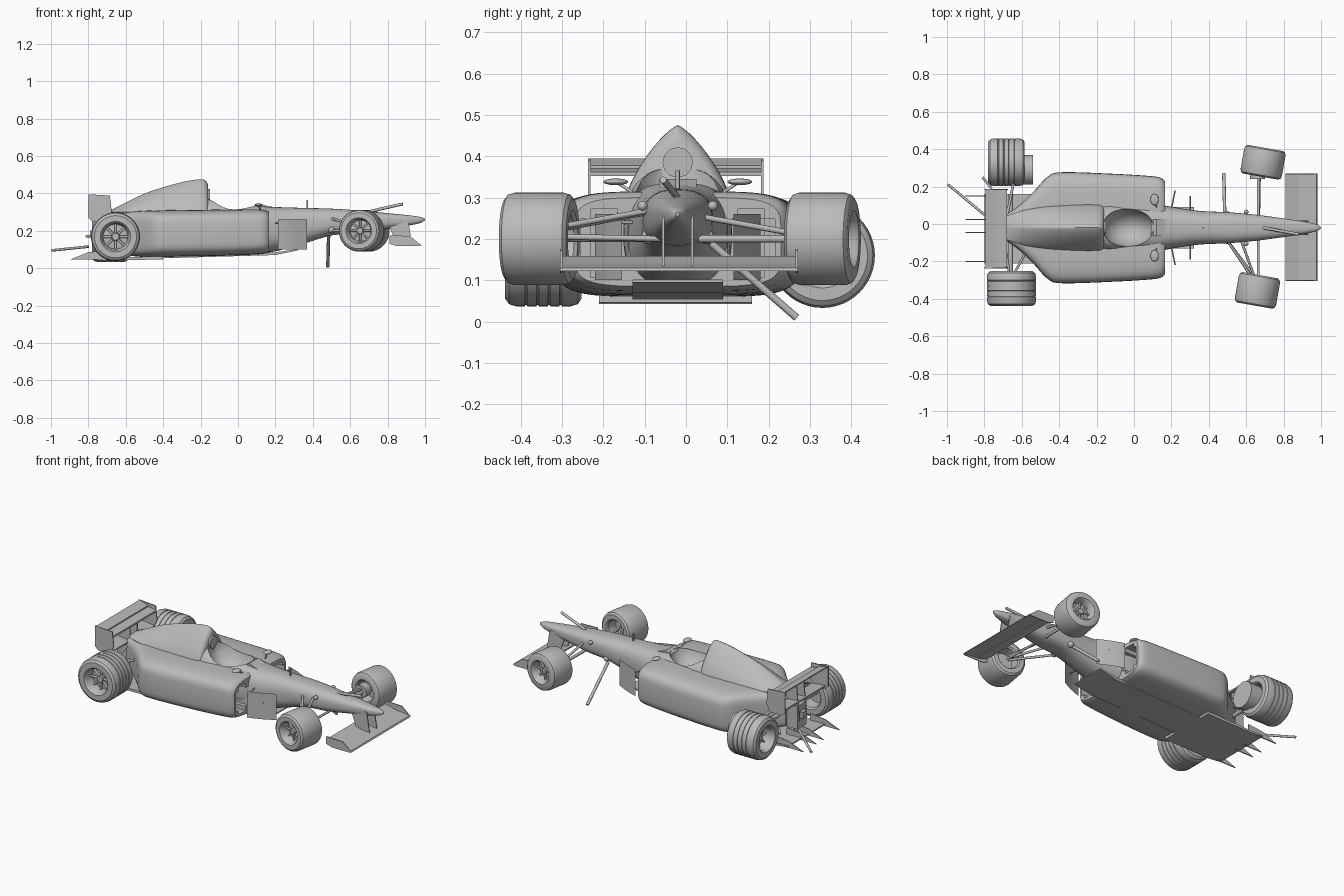
import bpy, bmesh, math
from mathutils import Vector, Matrix

if "Cube" in bpy.data.objects:
    bpy.data.objects.remove(bpy.data.objects["Cube"])

C = -0.02  # centre line of the car body
grey = bpy.data.materials.new("plain_grey")
grey.diffuse_color = (0.5, 0.5, 0.5, 1)
grey.use_nodes = True
grey.node_tree.nodes["Principled BSDF"].inputs["Base Color"].default_value = grey.diffuse_color


def finish(name, bm, angle=35):
    bmesh.ops.recalc_face_normals(bm, faces=bm.faces)
    me = bpy.data.meshes.new(name)
    bm.to_mesh(me)
    bm.free()
    ob = bpy.data.objects.new(name, me)
    bpy.context.collection.objects.link(ob)
    me.materials.append(grey)
    shade(ob, angle)
    return ob


def shade(ob, angle=35):
    bpy.ops.object.select_all(action='DESELECT')
    ob.select_set(True)
    bpy.context.view_layer.objects.active = ob
    bpy.ops.object.shade_smooth_by_angle(angle=math.radians(angle))


def catmull(a, b, c, d, t):
    return [0.5 * (2 * q + (r - p) * t + (2 * p - 5 * q + 4 * r - s) * t * t
                   + (3 * q - p - 3 * r + s) * t ** 3) for p, q, r, s in zip(a, b, c, d)]


def loft(name, sections, p, steps=4, n=48):
    """Skin rounded sections given as (x, half width, z low, z high)."""
    pts = [sections[0]] + sections + [sections[-1]]
    rows = [catmull(*pts[i:i + 4], k / steps) for i in range(len(sections) - 1) for k in range(steps)]
    rows.append(sections[-1])
    bm = bmesh.new()
    rings = []
    for x, w, lo, hi in rows:
        ring = []
        for k in range(n):
            a = 2 * math.pi * k / n
            c, s = math.cos(a), math.sin(a)
            ring.append(bm.verts.new((x, C + w * math.copysign(abs(c) ** (2 / p), c),
                                      (lo + hi) / 2 + (hi - lo) / 2 * math.copysign(abs(s) ** (2 / p), s))))
        rings.append(ring)
    for r, q in zip(rings, rings[1:]):
        for k in range(n):
            bm.faces.new((r[k], r[(k + 1) % n], q[(k + 1) % n], q[k]))
    bm.faces.new(rings[0])
    bm.faces.new(rings[-1])
    return finish(name, bm, 40)


def add_rod(bm, a, b, r):
    a, b = Vector(a), Vector(b)
    m = Matrix.Translation((a + b) / 2) @ (b - a).to_track_quat('Z', 'Y').to_matrix().to_4x4()
    bmesh.ops.create_cone(bm, cap_ends=True, segments=12, radius1=r, radius2=r, depth=(b - a).length, matrix=m)


def rods(name, items):
    bm = bmesh.new()
    for a, b, r in items:
        add_rod(bm, a, b, r)
    return finish(name, bm)


def ball(name, loc, size):
    bm = bmesh.new()
    bmesh.ops.create_uvsphere(bm, u_segments=32, v_segments=16, radius=1,
                              matrix=Matrix.Translation(loc) @ Matrix.Diagonal((*size, 1)))
    return finish(name, bm)


def box(name, x, y, z):
    bm = bmesh.new()
    size = [b - a for a, b in (x, y, z)]
    mid = [(a + b) / 2 for a, b in (x, y, z)]
    bmesh.ops.create_cube(bm, size=1, matrix=Matrix.Translation(mid) @ Matrix.Diagonal((*size, 1)))
    return finish(name, bm)


def prism(name, outline, y0, y1):
    """Extrude an (x, z) outline across the car."""
    bm = bmesh.new()
    f = bm.faces.new([bm.verts.new((x, y0, z)) for x, z in outline])
    new = bmesh.ops.extrude_face_region(bm, geom=[f])['geom']
    bmesh.ops.translate(bm, vec=(0, y1 - y0, 0), verts=[v for v in new if isinstance(v, bmesh.types.BMVert)])
    return finish(name, bm, 20)


def cut(ob, cutter):
    bpy.context.view_layer.objects.active = ob
    m = ob.modifiers.new("cut", 'BOOLEAN')
    m.object, m.solver = cutter, 'EXACT'
    bpy.ops.object.modifier_apply(modifier=m.name)
    shade(ob, 40)


def wheel(name, loc, r, w, yaw, side, grooves=False):
    prof = [(0, .6), (.14, .6), (.18, .35), (.5, .3), (.55, .88), (.62, 1), (.86, 1), (.96, .9), (1, .72)]
    if grooves:
        for y in (.45, .15, -.15, -.45):
            prof += [(1, y + .03), (.975, y + .02), (.975, y - .02), (1, y - .03)]
    prof += [(1, -.72), (.96, -.9), (.86, -1), (.62, -1), (.55, -.9), (.5, -.2), (0, -.2)]
    bm = bmesh.new()
    n = 48
    rings = [[bm.verts.new((q * r * math.cos(2 * math.pi * k / n), side * y * w / 2,
                            q * r * math.sin(2 * math.pi * k / n))) for k in range(n)] for q, y in prof]
    for a, b in zip(rings, rings[1:]):
        for k in range(n):
            bm.faces.new((a[k], a[(k + 1) % n], b[(k + 1) % n], b[k]))
    bmesh.ops.remove_doubles(bm, verts=bm.verts, dist=1e-5)
    for k in range(8):  # spokes
        a = math.pi * k / 4
        d = Vector((math.cos(a), 0, math.sin(a)))
        y = Vector((0, side * w * .22, 0))
        add_rod(bm, d * r * .1 + y, d * r * .54 + y, r * .05)
    ob = finish(name, bm)
    ob.location = loc
    ob.rotation_euler.z = math.radians(yaw)


# Bodywork
hull = loft("side_pod_hull", [(-.70, .06, .10, .28), (-.62, .115, .075, .295), (-.54, .19, .062, .305),
                              (-.46, .275, .06, .308), (-.38, .297, .06, .31), (-.1, .288, .065, .313),
                              (.08, .277, .072, .315), (.14, .268, .077, .312), (.165, .25, .085, .30)], 5)
tub = loft("nose_and_tub", [(-.3, .10, .08, .33), (-.16, .125, .08, .372), (-.05, .13, .08, .348),
                            (.1, .13, .08, .336), (.2, .112, .09, .327), (.35, .09, .13, .322),
                            (.5, .083, .175, .318), (.65, .07, .187, .308), (.8, .05, .21, .294),
                            (.9, .035, .225, .284), (.97, .02, .24, .275), (1, .004, .255, .265)], 2.6)
loft("engine_cover", [(-.68, .065, .29, .31), (-.58, .095, .24, .36), (-.47, .115, .19, .41),
                      (-.3, .125, .14, .46), (-.2, .125, .127, .475), (-.172, .12, .135, .465),
                      (-.16, .11, .15, .445)], 1.3)

# Cockpit opening and side inlets
cutters = [ball("cockpit_cutter", (-.03, C, .37), (.14, .108, .15))]
cut(tub, cutters[0])
cut(hull, cutters[0])
for s in (-1, 1):
    bm = bmesh.new()
    bmesh.ops.create_cube(bm, size=1, matrix=Matrix.Translation((.12, C + s * .178, .19))
                          @ Matrix.Diagonal((.24, .115, .165, 1)))
    bmesh.ops.bevel(bm, geom=bm.edges[:], offset=.025, segments=4, affect='EDGES')
    cutters.append(finish("inlet_cutter", bm))
    cut(hull, cutters[-1])
for c in cutters:
    bpy.data.objects.remove(c)
rods("air_intake", [((-.2, C, .385), (-.15, C, .385), .037)])
prism("windscreen", [(.09, .325), (.12, .345), (.19, .32)], C - .045, C + .045)

# Mirrors, antenna and nose fittings
for s in (-1, 1):
    ball("mirror", (.11, C + s * .15, .338), (.022, .03, .008))
    rods("mirror_stalk", [((.12, C + s * .11, .312), (.11, C + s * .145, .336), .004)])
    ball("lower_joint", (.5, C + s * .07, .205), (.018, .018, .018))
    ball("upper_joint", (.6, C + s * .085, .28), (.012, .012, .012))
rods("antenna", [((.37, C, .3), (.37, C, .365), .005)])

# Wheels, some knocked out of line
wheel("front_right_wheel", (.66, -.355, .2), .112, .165, -10, -1)
wheel("front_left_wheel", (.69, .33, .2), .112, .155, -10, 1)
wheel("rear_right_wheel", (-.655, -.345, .168), .131, .185, 0, -1, True)
wheel("rear_left_wheel", (-.682, .33, .16), .127, .195, 90, 1, True)
rods("loose_hub", [((-.62, .29, .165), (-.54, .29, .165), .08)])
rods("front_left_hub", [((.66, .24, .2), (.66, .29, .2), .04)])

# Suspension
R = .007
rods("front_right_suspension", [((.5, -.09, .265), (.64, -.3, .225), R), ((.5, -.09, .2), (.66, -.3, .2), R),
                                ((.665, -.06, .2), (.665, -.3, .205), R), ((.57, -.08, .27), (.65, -.3, .23), R)])
rods("front_left_suspension", [((.665, .03, .2), (.67, .3, .2), .009), ((.665, .03, .255), (.665, .25, .215), R)])
rods("rear_suspension", [((-.66, C, .17), (-.66, -.33, .17), .012), ((-.55, -.1, .22), (-.66, -.3, .21), R),
                         ((-.7, -.06, .24), (-.66, -.3, .21), R), ((-.66, C, .17), (-.66, .16, .17), .012),
                         ((-.81, .25, .17), (-.76, .19, .17), R), ((-.68, .04, .24), (-.64, .24, .2), R)])
rods("loose_front_rod", [((.48, .268, .009), (.485, .06, .19), .009)])
rods("loose_rear_rod", [((-.995, .212, .095), (-.8, .05, .115), .007)])
rods("loose_nose_rod", [((.69, C, .3), (.88, -.055, .343), .008)])

# Barge boards
for s in (-1, 1):
    bm = bmesh.new()
    pts = [(.215, .2), (.25, .19), (.3, .17), (.34, .15), (.37, .135)]
    cols = [[bm.verts.new((x, C + s * y, z)) for z in (.1, .26)] for x, y in pts]
    for a, b in zip(cols, cols[1:]):
        bm.faces.new((a[0], b[0], b[1], a[1]))
    bmesh.ops.solidify(bm, geom=bm.faces[:], thickness=.005)
    finish("barge_board", bm)
    rods("barge_board_stay", [((.3, C + s * .08, .2), (.3, C + s * .17, .2), .004),
                              ((.2, C + s * .1, .24), (.22, C + s * .2, .24), .004)])

# Front wing
prism("front_wing_main", [(.98, .122), (.975, .13), (.88, .14), (.88, .132)], -.305, .27)
prism("front_wing_flap", [(.885, .128), (.885, .138), (.81, .158), (.81, .15)], -.3, .265)
for y in (-.305, .265):
    prism("front_wing_endplate", [(.98, .122), (.965, .118), (.85, .118), (.81, .13), (.81, .175), (.92, .172)],
          y, y + .006)
for s in (-1, 1):
    prism("front_wing_pylon", [(.84, .14), (.93, .13), (.91, .255), (.8, .255)], C + s * .035 - .003,
          C + s * .035 + .003)

# Rear wing, gearbox and diffuser
for y in (-.237, .182):
    prism("rear_wing_endplate", [(-.80, .27), (-.8, .395), (-.685, .388), (-.675, .30), (-.7, .25), (-.78, .25)],
          y, y + .006)
prism("rear_wing_main", [(-.68, .352), (-.68, .362), (-.75, .372), (-.75, .362)], -.235, .185)
prism("rear_wing_flap", [(-.735, .37), (-.735, .378), (-.795, .395), (-.795, .388)], -.235, .185)
prism("rear_wing_lower", [(-.69, .258), (-.69, .266), (-.78, .275), (-.78, .265)], -.235, .185)
for s in (-1, 1):
    prism("rear_wing_pylon", [(-.78, .15), (-.69, .15), (-.69, .36), (-.76, .36)], C + s * .035 - .003,
          C + s * .035 + .003)
box("gearbox", (-.77, -.66), (C - .045, C + .045), (.1, .24))
box("rear_light", (-.79, -.77), (C - .02, C + .02), (.16, .2))
prism("floor", [(-.5, .05), (.2, .07), (.32, .095), (.32, .102), (.2, .085), (-.5, .062)], C - .11, C + .11)
prism("diffuser", [(-.4, .046), (-.72, .042), (-.8, .05), (-.8, .058), (-.72, .055), (-.4, .064)], C - .19, C + .18)
for y in (-.2, -.045, .025, .15):
    prism("diffuser_fin", [(-.7, .045), (-.9, .045), (-.8, .085), (-.7, .095)], y - .003, y + .003)
